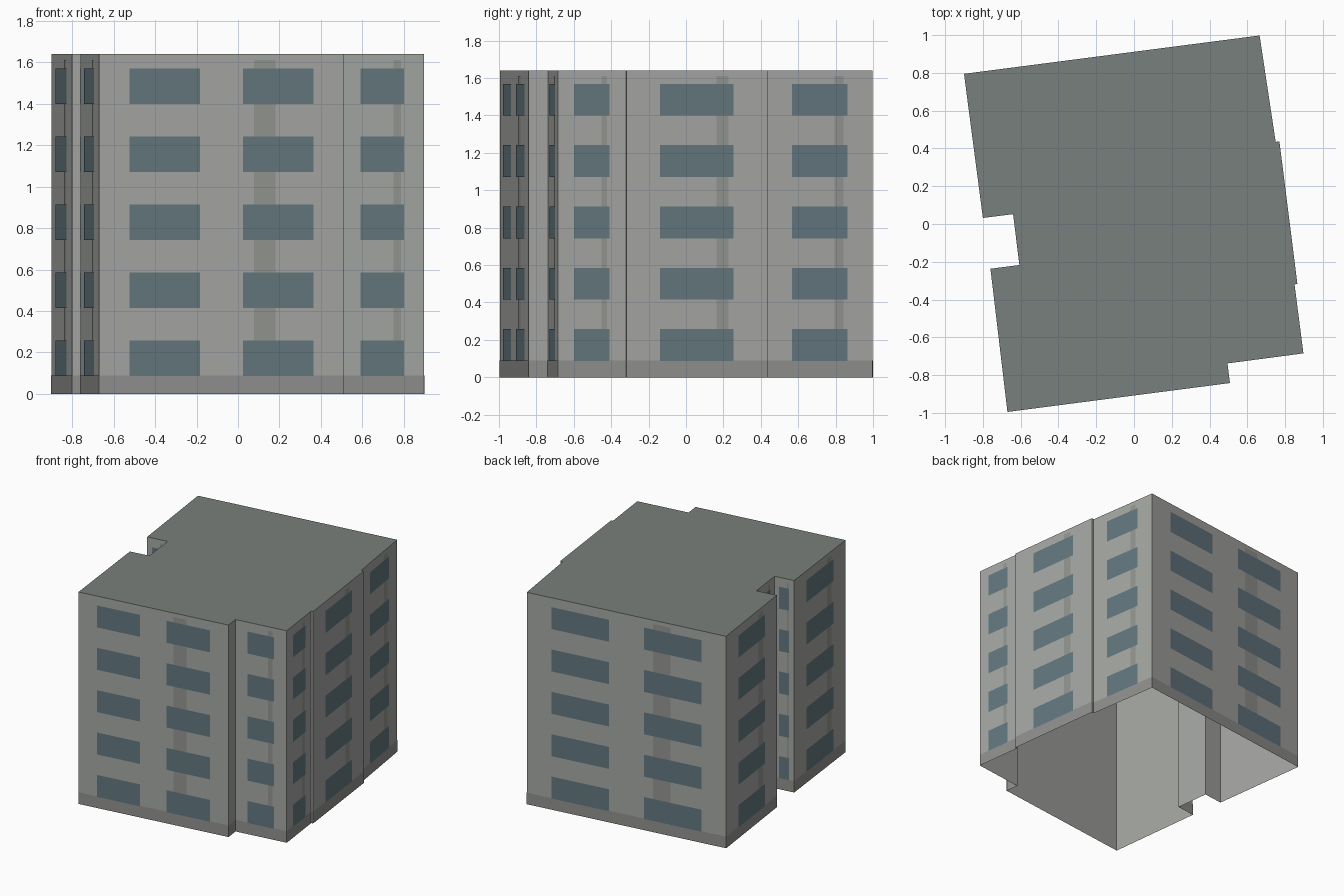
import bpy
from mathutils import Vector

if "Cube" in bpy.data.objects:
    bpy.data.objects.remove(bpy.data.objects["Cube"])

H = 1.64
FLOORS = 5
STEP = H / FLOORS
BASE_TOP = 0.09

# Footprint, counter-clockwise from the front left corner
OUTLINE = [(-0.67, -0.995), (0.508, -0.842), (0.495, -0.738), (0.897, -0.685),
           (0.85, -0.32), (0.865, -0.317), (0.77, 0.437), (0.75, 0.435),
           (0.665, 0.998), (-0.90, 0.795), (-0.80, 0.032), (-0.64, 0.052),
           (-0.607, -0.217), (-0.76, -0.237)]
PTS = [Vector(p) for p in OUTLINE]


def material(name, rgb):
    m = bpy.data.materials.new(name)
    m.diffuse_color = (*rgb, 1)
    m.use_nodes = True
    m.node_tree.nodes["Principled BSDF"].inputs["Base Color"].default_value = m.diffuse_color
    return m


def make_object(name, verts, faces, mat):
    me = bpy.data.meshes.new(name)
    me.from_pydata(verts, [], faces)
    me.materials.append(mat)
    me.update()
    ob = bpy.data.objects.new(name, me)
    bpy.context.collection.objects.link(ob)
    return ob


def wall_panels(name, panels, offset, mat):
    """Flat panels on the walls: (start, end, from fraction, to fraction, z0, z1)."""
    verts, faces = [], []
    for a, b, f0, f1, z0, z1 in panels:
        d = b - a
        out = Vector((d.y, -d.x)).normalized() * offset
        p, q = a + d * f0 + out, a + d * f1 + out
        n = len(verts)
        verts += [(p.x, p.y, z0), (q.x, q.y, z0), (q.x, q.y, z1), (p.x, p.y, z1)]
        faces.append((n, n + 1, n + 2, n + 3))
    return make_object(name, verts, faces, mat)


wall_mat = material("wall_plaster", (0.38, 0.39, 0.37))
roof_mat = material("roof_grey", (0.19, 0.215, 0.2))
glass_mat = material("window_glass", (0.125, 0.185, 0.21))
base_mat = material("base_grey", (0.28, 0.285, 0.275))
stripe_mat = material("stripe_grey", (0.295, 0.305, 0.285))

# Outer walls, open underneath
n = len(PTS)
make_object("walls",
            [(p.x, p.y, z) for z in (0, H) for p in PTS],
            [(i, (i + 1) % n, n + (i + 1) % n, n + i) for i in range(n)], wall_mat)

# Flat roof
make_object("roof", [(p.x, p.y, H) for p in PTS], [tuple(range(n))], roof_mat)

# Windows, stripes and base band for each wall
windows, stripes, base = [], [], []
for i, a in enumerate(PTS):
    b = PTS[(i + 1) % n]
    length = (b - a).length
    base.append((a, b, 0, 1, 0, BASE_TOP))
    if length < 0.13:
        continue
    spans = [(0.125, 0.413), (0.588, 0.877)] if length > 1 else [(0.235, 0.758)]
    for k in range(FLOORS):
        z = 0.087 + k * STEP
        windows += [(a, b, f0, f1, z, z + 0.17) for f0, f1 in spans]
    stripes.append((a, b, 0.635, 0.722, BASE_TOP, 1.61))

wall_panels("base_band", base, 0.0015, base_mat)
wall_panels("wall_stripes", stripes, 0.0015, stripe_mat)
wall_panels("windows", windows, 0.003, glass_mat)
